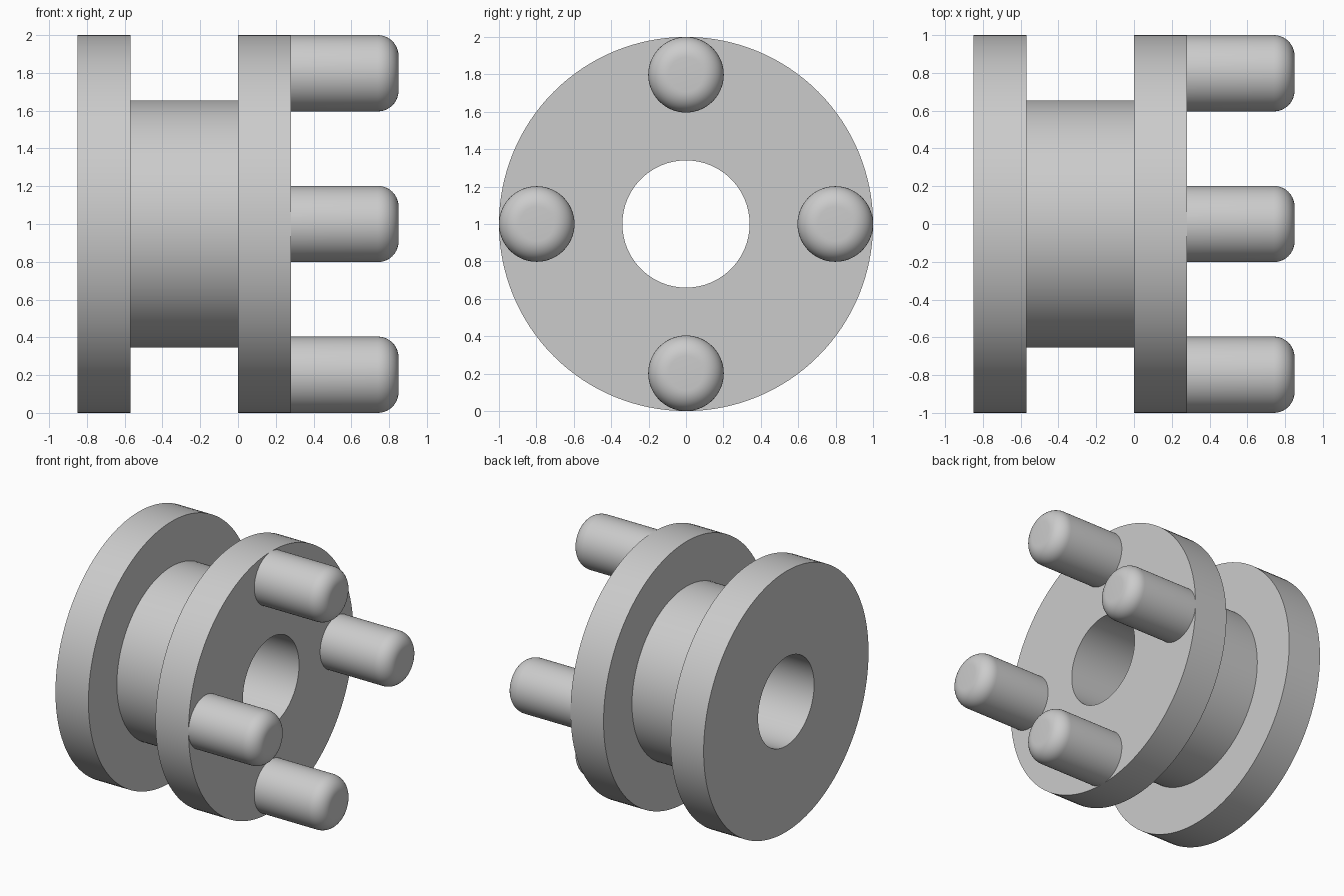
import bpy, bmesh, math
from mathutils import Matrix, Vector

old = bpy.data.objects.get("Cube")
if old:
    bpy.data.objects.remove(old, do_unlink=True)

grey = bpy.data.materials.new("plain grey")
grey.use_nodes = True
colour = (0.6, 0.6, 0.6, 1)
grey.diffuse_color = colour
grey.node_tree.nodes["Principled BSDF"].inputs["Base Color"].default_value = colour


def lathe(name, profile, steps, closed, centre):
    """Spin (x, radius) points about the x axis."""
    bm = bmesh.new()
    points = [bm.verts.new((x, 0, r)) for x, r in profile]
    edges = [bm.edges.new(pair) for pair in zip(points, points[1:])]
    if closed:
        edges.append(bm.edges.new((points[-1], points[0])))
    bmesh.ops.spin(bm, geom=points + edges, axis=(1, 0, 0), cent=(0, 0, 0),
                   angle=math.tau, steps=steps, use_merge=True)
    bmesh.ops.remove_doubles(bm, verts=bm.verts, dist=0.0001)
    bmesh.ops.recalc_face_normals(bm, faces=bm.faces)
    bmesh.ops.transform(bm, matrix=Matrix.Translation(centre), verts=bm.verts)
    mesh = bpy.data.meshes.new(name)
    bm.to_mesh(mesh)
    bm.free()
    mesh.materials.append(grey)
    obj = bpy.data.objects.new(name, mesh)
    bpy.context.collection.objects.link(obj)
    bpy.ops.object.select_all(action="DESELECT")
    obj.select_set(True)
    bpy.context.view_layer.objects.active = obj
    bpy.ops.object.shade_smooth_by_angle(angle=math.radians(30))


# Spool: two flanges, a hub and a through bore in one profile
BORE, HUB, RIM = 0.34, 0.655, 1.0
LEFT, RIGHT, TIP = -0.85, 0.28, 0.85
spool = [(LEFT, BORE), (LEFT, RIM), (-0.57, RIM), (-0.57, HUB),
         (0, HUB), (0, RIM), (RIGHT, RIM), (RIGHT, BORE)]
lathe("spool_body", spool, 128, True, Vector((0, 0, 1)))

# Four pegs with rounded tips, seated in the right flange
PEG, FILLET, REACH = 0.202, 0.11, 0.798
arc = [(TIP - FILLET + FILLET * math.sin(a), PEG - FILLET + FILLET * math.cos(a))
       for a in (math.pi / 2 * i / 10 for i in range(11))]
peg = [(0.12, 0), (0.12, PEG)] + arc + [(TIP, 0)]
for name, y, z in (("top", 0, 1), ("bottom", 0, -1), ("front", -1, 0), ("back", 1, 0)):
    lathe(name + "_peg", peg, 64, False, Vector((0, y * REACH, 1 + z * REACH)))
